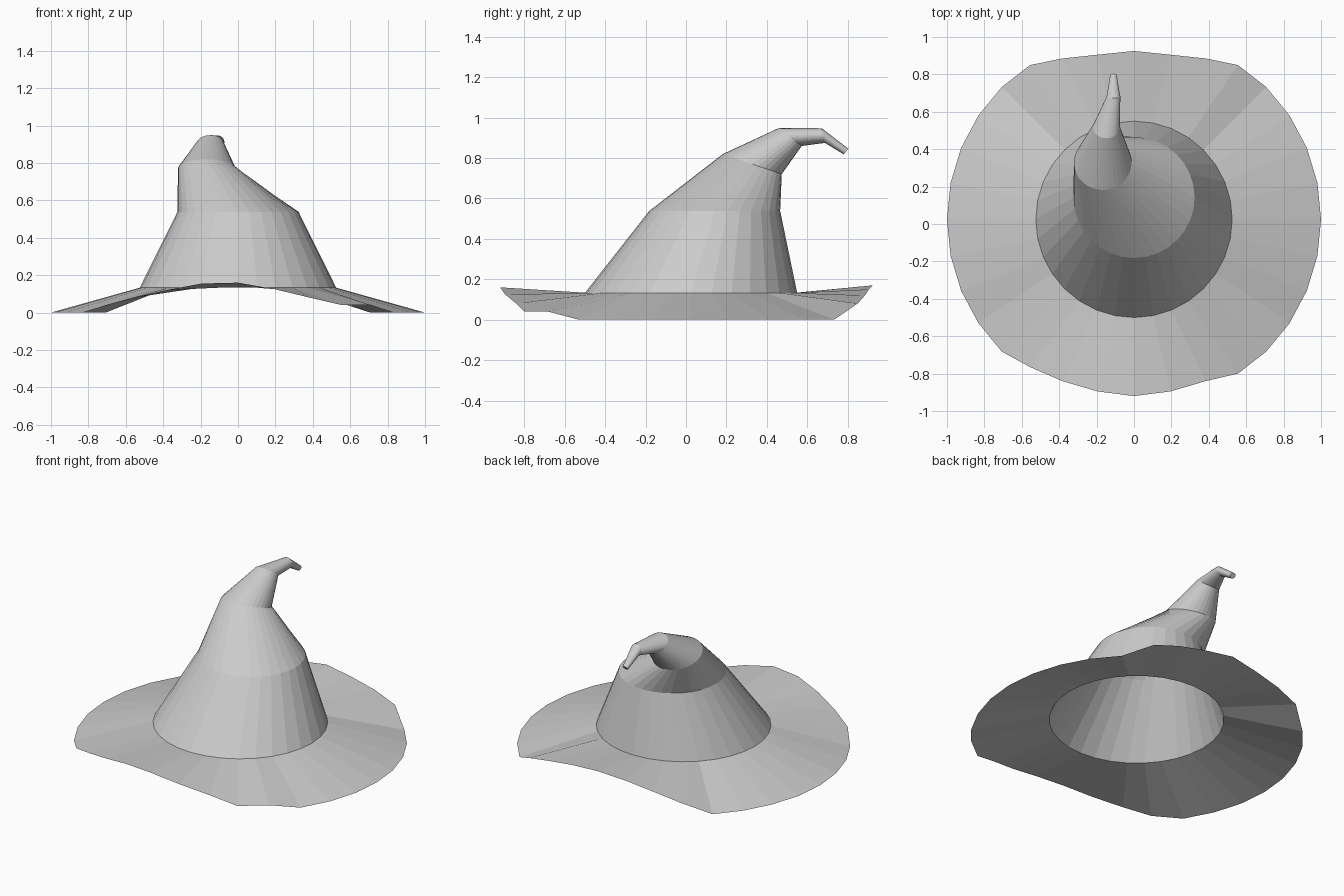
import bpy
from math import sin, cos, radians, tau

if "Cube" in bpy.data.objects:
    bpy.data.objects.remove(bpy.data.objects["Cube"])

SIDES = 32


def ring(center, radius, tilt=0):
    """Circle of points, tipped backwards about the x axis."""
    cx, cy, cz = center
    t = radians(tilt)
    pts = []
    for k in range(SIDES):
        a = tau * k / SIDES
        pts.append((cx + radius * cos(a),
                    cy + radius * sin(a) * cos(t),
                    cz + radius * sin(a) * sin(t)))
    return pts


def loft(name, rings, cap=False):
    """Skin a list of equal rings; optionally close the last one."""
    verts = [p for r in rings for p in r]
    faces = []
    for i in range(len(rings) - 1):
        for k in range(SIDES):
            n = (k + 1) % SIDES
            a, b = i * SIDES, (i + 1) * SIDES
            faces.append((a + k, a + n, b + n, b + k))
    if cap:
        faces.append(tuple(range(len(verts) - SIDES, len(verts))))
    mesh = bpy.data.meshes.new(name)
    mesh.from_pydata(verts, [], faces)
    mesh.update()
    obj = bpy.data.objects.new(name, mesh)
    bpy.context.collection.objects.link(obj)
    return obj


base = ring((0, 0.025, 0.133), 0.525)

# Crooked crown: rings that shrink and tip over towards the back
loft("crown", [
    base,
    ring((0, 0.142, 0.538), 0.324),
    ring((-0.167, 0.328, 0.77), 0.154, -18.8),
    ring((-0.148, 0.516, 0.904), 0.072, -38),
    ring((-0.11, 0.68, 0.911), 0.037, -78),
    ring((-0.11, 0.792, 0.832), 0.018, -130),
], cap=True)

# Floppy brim: unit circle, drooping at the sides, lifted and flattened
# at the front and back (ring index: (y, z))
wave = {
    5: (0.85, 0.08), 6: (0.885, 0.12), 7: (0.905, 0.15), 8: (0.925, 0.17),
    9: (0.905, 0.15), 10: (0.885, 0.12), 11: (0.85, 0.08),
    20: (-0.682, 0.04), 21: (-0.765, 0.08), 22: (-0.84, 0.12),
    23: (-0.895, 0.155), 24: (-0.92, 0.16), 25: (-0.895, 0.125),
    26: (-0.84, 0.08), 27: (-0.80, 0.04), 28: (-0.682, 0.04),
}
edge = ring((0, 0.025, 0), 1.0)
for k, (y, z) in wave.items():
    edge[k] = (edge[k][0], y, z)
loft("brim", [edge, base])
